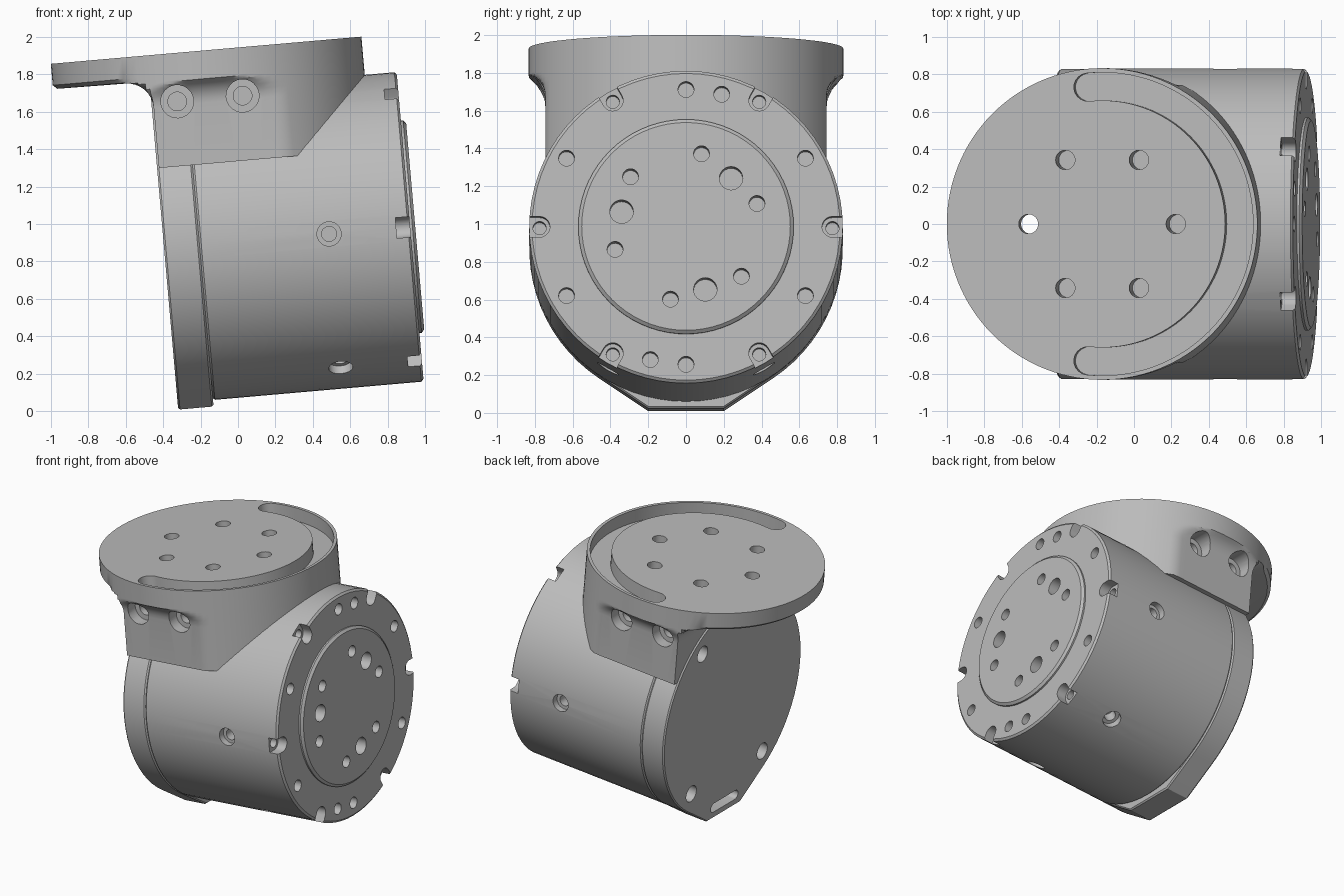
import bpy, bmesh
from math import sin, cos, pi, radians, sqrt, atan2, acos
from mathutils import Vector

if "Cube" in bpy.data.objects:
    bpy.data.objects.remove(bpy.data.objects["Cube"])

TILT = radians(5)              # the whole unit leans about the y axis
ORIGIN = (0.92, 0, 0.985)      # centre of the front face
R = 0.83                       # housing radius
PLATE_X, PLATE_R, PLATE_TOP = -1.004, 0.833, 1.035

metal = bpy.data.materials.new("machined grey")
metal.use_nodes = True
metal.diffuse_color = (0.5, 0.5, 0.5, 1)
metal.node_tree.nodes["Principled BSDF"].inputs["Base Color"].default_value = (0.5, 0.5, 0.5, 1)


# ---------- helpers ----------
def loft(bm, rings):
    """Closed solid through rings with equal point counts."""
    rows = [[bm.verts.new(p) for p in ring] for ring in rings]
    n = len(rows[0])
    for a, b in zip(rows, rows[1:]):
        for i in range(n):
            j = (i + 1) % n
            bm.faces.new((a[i], a[j], b[j], b[i]))
    bm.faces.new(rows[0][::-1])
    bm.faces.new(rows[-1])


def rod(bm, a, b, r, seg=24):
    """Cylinder from a to b."""
    a, b = Vector(a), Vector(b)
    q = (b - a).to_track_quat('Z', 'Y')
    ring = [q @ Vector((r * cos(2 * pi * i / seg), r * sin(2 * pi * i / seg), 0)) for i in range(seg)]
    loft(bm, [[a + p for p in ring], [b + p for p in ring]])


def lathe_x(bm, profile, seg=72):
    """Solid of revolution about x from (x, radius) pairs."""
    loft(bm, [[(x, r * cos(2 * pi * i / seg), r * sin(2 * pi * i / seg)) for i in range(seg)]
              for x, r in profile])


def stadium(p, q, r, seg=10):
    """Outline of a round-ended slot between two 2D points."""
    p, q = Vector(p), Vector(q)
    base = atan2(q.y - p.y, q.x - p.x)
    pts = []
    for c, start in ((q, base - pi / 2), (p, base + pi / 2)):
        for i in range(seg + 1):
            a = start + pi * i / seg
            pts.append((c.x + r * cos(a), c.y + r * sin(a)))
    return pts


def prism_x(bm, pts, x0, x1):
    loft(bm, [[(x, y, z) for y, z in pts] for x in (x0, x1)])


def make(name, bm):
    bmesh.ops.recalc_face_normals(bm, faces=bm.faces[:])
    mesh = bpy.data.meshes.new(name)
    bm.to_mesh(mesh)
    bm.free()
    mesh.materials.append(metal)
    obj = bpy.data.objects.new(name, mesh)
    bpy.context.scene.collection.objects.link(obj)
    return obj


def cut(build, *targets):
    """Subtract the solids made by build(bm) from each target."""
    bm = bmesh.new()
    build(bm)
    cutter = make("cutter", bm)
    cutter.hide_render = True
    for obj in targets:
        mod = obj.modifiers.new("cut", 'BOOLEAN')
        mod.operation = 'DIFFERENCE'
        mod.solver = 'EXACT'
        mod.object = cutter
        bpy.context.view_layer.objects.active = obj
        bpy.ops.object.modifier_apply(modifier=mod.name)
    bpy.data.objects.remove(cutter)


def polar(r, deg):
    return r * cos(radians(deg)), r * sin(radians(deg))


# ---------- housing ----------
bm = bmesh.new()
lathe_x(bm, [(-1.13, 0.82), (-1.12, R), (-0.012, R), (0, 0.815)])
housing = make("housing", bm)

bm = bmesh.new()
lathe_x(bm, [(-0.02, 0.57), (0.012, 0.57), (0.027, 0.552)])
output_flange = make("output_flange", bm)

# ---------- rear cap, with a flat foot tangent to its rim ----------
foot = Vector((0.2, -0.865))
wedge = atan2(foot.x, -foot.y) + acos(R / foot.length)
arc = [-pi / 2 + wedge + (2 * pi - 2 * wedge) * i / 60 for i in range(61)]
outline = [(R * cos(a), R * sin(a)) for a in arc] + [(-foot.x, foot.y), (foot.x, foot.y)]
bm = bmesh.new()
loft(bm, [[(x, k * y, k * z) for y, z in outline]
          for x, k in ((-1.32, 0.99), (-1.31, 1), (-1.14, 1), (-1.13, 0.99))])
rear_cap = make("rear_cap", bm)

# ---------- mounting bracket: round plate filleted into a flat-sided block ----------
SIDE, BACK, FILLET = 0.745, 0.306, 0.14
corner = atan2(SIDE, -BACK)
angles = sorted([2 * pi * i / 120 - pi for i in range(120)] + [corner, -corner])


def block_radius(a, grow):
    r = PLATE_R
    if abs(sin(a)) > 0.01:
        r = min(r, (SIDE + grow) / abs(sin(a)))
    if cos(a) < -0.01:
        r = min(r, (BACK + grow) / -cos(a))
    return r


def bracket_ring(z, radius):
    return [(PLATE_X + radius(a) * cos(a), radius(a) * sin(a), z) for a in angles]


under = 0.895
rings = [bracket_ring(0.43, lambda a: block_radius(a, 0))]
for i in range(9):
    t = pi / 2 * i / 8
    rings.append(bracket_ring(under - FILLET + FILLET * sin(t),
                              lambda a: block_radius(a, FILLET * (1 - cos(t)))))
rings.append(bracket_ring(under + 0.004, lambda a: max(0.81, block_radius(a, FILLET))))
rings.append(bracket_ring(under + 0.025, lambda a: PLATE_R))
rings.append(bracket_ring(PLATE_TOP, lambda a: PLATE_R))
bm = bmesh.new()
loft(bm, rings)
bracket = make("mounting_bracket", bm)


# ---------- bracket cuts ----------
def crescent_groove(bm):
    mid, half, end = 0.735, 0.075, 96
    pts = [polar(mid + half, -end + 2 * end * i / 60) for i in range(61)]
    for sign, inward in ((1, 0), (-1, 180)):
        cx, cy = polar(mid, sign * end)
        for i in range(1, 10):
            dx, dy = polar(half, sign * end + inward + 180 * i / 10)
            pts.append((cx + dx, cy + dy))
        if sign == 1:
            pts += [polar(mid - half, end - 2 * end * i / 60) for i in range(61)]
    loft(bm, [[(PLATE_X + x, y, z) for x, y in pts] for z in (PLATE_TOP - 0.1, PLATE_TOP + 0.1)])


def plate_holes(bm):
    for k in range(6):
        x, y = polar(0.395, 60 * k)
        rod(bm, (PLATE_X + x, y, 0.84), (PLATE_X + x, y, 1.2), 0.052)


def side_bolts(bm, r, y0, y1):
    for x in (-1.182, -0.831):
        for s in (1, -1):
            rod(bm, (x, s * y0, 0.776), (x, s * y1, 0.776), r)


cut(crescent_groove, bracket)
cut(plate_holes, bracket)
cut(lambda bm: side_bolts(bm, 0.088, 0.66, 1), bracket)
cut(lambda bm: side_bolts(bm, 0.05, 0.54, 0.7), bracket)


# ---------- housing cuts ----------
def rim_notches(bm):
    for k in range(6):
        prism_x(bm, stadium(polar(0.775, 60 * k), polar(0.95, 60 * k), 0.055), -0.075, 0.1)


def notch_holes(bm):
    for k in range(6):
        y, z = polar(0.775, 60 * k)
        rod(bm, (-0.15, y, z), (0.1, y, z), 0.035)


def rim_holes(bm):
    for deg in [30 + 60 * k for k in range(6)] + [75, 255]:
        y, z = polar(0.73, deg)
        rod(bm, (-0.09, y, z), (0.1, y, z), 0.042)


def radial_holes(bm, r, r0, r1):
    for deg in (0, 180, -60, -120):
        rod(bm, (-0.435, *polar(r0, deg)), (-0.435, *polar(r1, deg)), r)


def flange_holes(bm):
    spots = [(0.395, 18 + 60 * k, 0.042) for k in range(6)]
    spots += [(0.35, 47 + 120 * k, 0.062) for k in range(3)]
    for radius, deg, r in spots:
        y, z = polar(radius, deg)
        rod(bm, (-0.08, y, z), (0.1, y, z), r)


cut(rim_notches, housing)
cut(notch_holes, housing)
cut(rim_holes, housing)
cut(lambda bm: radial_holes(bm, 0.065, 0.78, 1), housing)
cut(lambda bm: radial_holes(bm, 0.04, 0.7, 0.8), housing)
cut(flange_holes, housing, output_flange)


# ---------- rear cap cuts ----------
def rear_openings(bm):
    for deg in (52, 128, 232, 308):
        y, z = polar(0.7, deg)
        rod(bm, (-1.4, y, z), (-1.2, y, z), 0.062)
    prism_x(bm, stadium((-0.13, -0.78), (0.13, -0.78), 0.035), -1.4, -1.22)


cut(rear_openings, rear_cap, bracket)

# ---------- shading and final tilt ----------
for obj in (housing, output_flange, rear_cap, bracket):
    bpy.ops.object.select_all(action='DESELECT')
    obj.select_set(True)
    bpy.context.view_layer.objects.active = obj
    bpy.ops.object.shade_smooth_by_angle(angle=radians(30))
    obj.rotation_euler = (0, -TILT, 0)
    obj.location = ORIGIN
